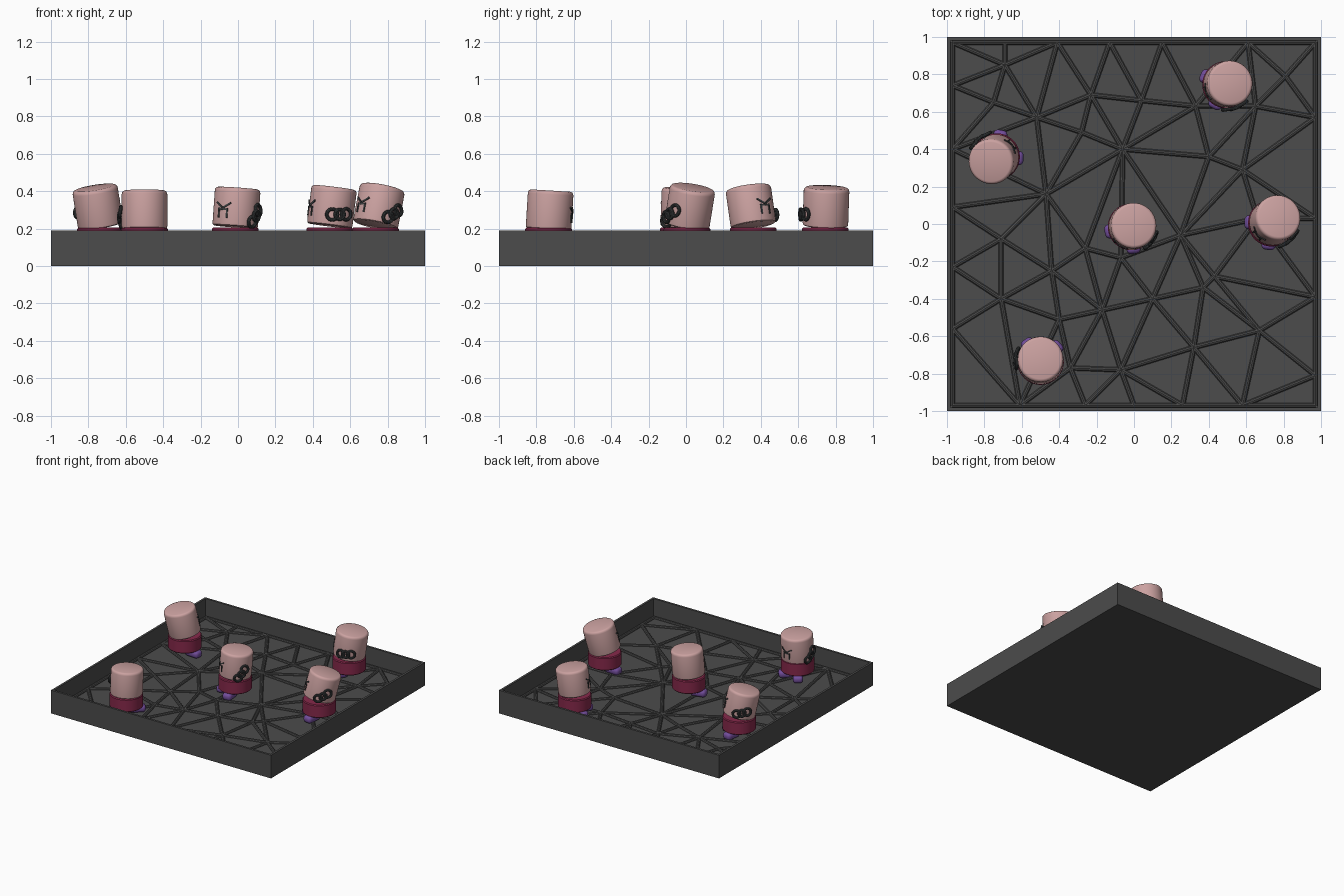
import bpy, bmesh, math
from mathutils import Matrix, Vector
from mathutils.geometry import delaunay_2d_cdt

if "Cube" in bpy.data.objects:
    bpy.data.objects.remove(bpy.data.objects["Cube"])


def material(name, rgb):
    m = bpy.data.materials.new(name)
    m.diffuse_color = (*rgb, 1)
    m.use_nodes = True
    m.node_tree.nodes["Principled BSDF"].inputs["Base Color"].default_value = m.diffuse_color
    return m


GREY = material("charcoal grey", (0.072, 0.072, 0.072))
PINK = material("dusty pink", (0.60, 0.36, 0.355))
MAROON = material("maroon", (0.24, 0.022, 0.07))
PURPLE = material("purple", (0.17, 0.075, 0.33))
DARK = material("dark metal", (0.045, 0.05, 0.052))


def finish(name, bm, mat, matrix=Matrix(), smooth=True):
    bmesh.ops.recalc_face_normals(bm, faces=bm.faces)
    me = bpy.data.meshes.new(name)
    bm.to_mesh(me)
    bm.free()
    me.materials.append(mat)
    ob = bpy.data.objects.new(name, me)
    bpy.context.collection.objects.link(ob)
    ob.matrix_world = matrix
    if smooth:
        bpy.ops.object.select_all(action='DESELECT')
        ob.select_set(True)
        bpy.context.view_layer.objects.active = ob
        bpy.ops.object.shade_smooth_by_angle(angle=math.radians(35))
    return ob


def lathe(profile, n=48):
    """Closed solid of revolution from (radius, z) points, starting and ending on the axis."""
    bm = bmesh.new()
    vs = [bm.verts.new((r, 0, z)) for r, z in profile]
    es = [bm.edges.new(p) for p in zip(vs, vs[1:])]
    bmesh.ops.spin(bm, geom=vs + es, axis=(0, 0, 1), cent=(0, 0, 0), angle=math.tau, steps=n)
    bmesh.ops.remove_doubles(bm, verts=bm.verts, dist=1e-5)
    return bm


def add_torus(bm, R, r, matrix, n=24, k=10):
    grid = []
    for i in range(n):
        a = math.tau * i / n
        ring = []
        for j in range(k):
            b = math.tau * j / k
            d = R + r * math.cos(b)
            ring.append(bm.verts.new(matrix @ Vector((d * math.cos(a), r * math.sin(b), d * math.sin(a)))))
        grid.append(ring)
    for i in range(n):
        for j in range(k):
            i2, j2 = (i + 1) % n, (j + 1) % k
            bm.faces.new((grid[i][j], grid[i2][j], grid[i2][j2], grid[i][j2]))


# Tray: block with a sunken floor
FLOOR, RIM = 0.04, 0.025
bm = bmesh.new()
bmesh.ops.create_cube(bm, size=1, matrix=Matrix.Translation((0, 0, 0.095)) @ Matrix.Diagonal((2, 2, 0.19, 1)))
bm.faces.ensure_lookup_table()
top = max(bm.faces, key=lambda f: f.calc_center_median().z)
bmesh.ops.inset_region(bm, faces=[top], thickness=RIM)
ext = bmesh.ops.extrude_face_region(bm, geom=[top])
bmesh.ops.translate(bm, verts=[v for v in ext["geom"] if isinstance(v, bmesh.types.BMVert)],
                    vec=(0, 0, FLOOR - 0.19))
if top.is_valid:
    bmesh.ops.delete(bm, geom=[top], context='FACES_ONLY')
finish("tray", bm, GREY, smooth=False)

# Floor ridges: triangulated web of half-buried rods
B = 0.97
pts = [(-.69, .85), (-.75, .65), (-.52, .57), (-.23, .69), (.04, .66), (.33, .63), (.65, .63),
       (.81, .79), (-.28, .49), (-.47, .16), (-.06, .40), (.40, .36), (.58, .29), (-.71, -.08),
       (-.44, -.25), (-.26, -.13), (-.71, -.40), (-.40, -.51), (-.17, -.46), (.10, -.40),
       (.37, -.34), (.25, -.06), (.43, -.28), (.67, -.57), (.32, -.66), (-.07, -.78),
       (-.34, -.77), (-.07, -.18), (.66, .03)]
pts += [(x, B) for x in (-B, -.69, -.41, -.13, .15, .61, B)]
pts += [(x, -B) for x in (-B, -.61, -.26, 0, .26, .58, B)]
pts += [(-B, y) for y in (.74, .40, .09, -.23, -.56)]
pts += [(B, y) for y in (.57, .03, -.39, -.81)]
verts, edges, *_ = delaunay_2d_cdt([Vector(p) for p in pts], [], [], 0, 1e-4)
bm = bmesh.new()
for a, b in edges:
    p, q = verts[a].to_3d(), verts[b].to_3d()
    d = q - p
    m = Matrix.Translation((p + q) / 2 + Vector((0, 0, FLOOR))) @ d.to_track_quat('Z', 'Y').to_matrix().to_4x4()
    bmesh.ops.create_cone(bm, cap_ends=True, segments=10, radius1=0.014, radius2=0.014, depth=d.length, matrix=m)
finish("floor_ridges", bm, GREY)


# One figure: body at (x, y), face azimuth, head lean, head height, ring roll
def figure(x, y, face, lean, head_z, roll):
    base = Matrix.Translation((x, y, 0)) @ Matrix.Rotation(math.radians(face), 4, 'Z')

    # Body drum
    finish("body", lathe([(0, .098), (.119, .098), (.125, .104), (.125, .198), (.119, .205), (0, .205)]),
           MAROON, base)

    # Feet: rounded blocks splayed either side of the face direction
    for side in (-1, 1):
        bm = bmesh.new()
        bmesh.ops.create_cube(bm, size=1, matrix=Matrix.Diagonal((.075, .125, .058, 1)))
        bmesh.ops.bevel(bm, geom=list(bm.edges), offset=.024, segments=4, affect='EDGES', profile=.5)
        finish("foot", bm, PURPLE, base @ Matrix.Rotation(side * math.radians(42), 4, 'Z')
               @ Matrix.Translation((0, -.082, .074)))

    # Head, leaning
    head = (Matrix.Translation((x, y, head_z)) @ Matrix.Rotation(math.radians(lean[0]), 4, 'Y')
            @ Matrix.Rotation(math.radians(-lean[1]), 4, 'X')
            @ Matrix.Rotation(math.radians(face), 4, 'Z'))
    R = .122
    finish("head", lathe([(0, -.005), (.112, -.005), (.12, 0), (R, .01), (R, .182), (.120, .192),
                          (.114, .199), (.106, .202), (0, .202)]), PINK, head)

    # Stern face: eyes, brows and a bridge, as thin plates (offset, height, length, slant)
    bm = bmesh.new()
    marks = [(s * .026, .062, .052, 0) for s in (-1, 1)]
    marks += [(s * .024, .104, .052, -s * 58) for s in (-1, 1)]
    marks += [(s * .012, .082, .024, 90) for s in (-1, 1)]
    for off, h, length, slant in marks:
        m = (Matrix.Rotation(off / R, 4, 'Z') @ Matrix.Translation((0, -R, h))
             @ Matrix.Rotation(math.radians(-slant), 4, 'Y') @ Matrix.Diagonal((.009, .009, length, 1)))
        bmesh.ops.create_cube(bm, size=1, matrix=m)
    finish("face_marks", bm, DARK, head, smooth=False)

    # Three linked rings on the side of the head
    bm = bmesh.new()
    for off, out, turn, size in ((-.04, .128, 12, .029), (0, .135, 0, .026), (.04, .128, -12, .029)):
        m = (Matrix.Rotation(math.radians(90), 4, 'Z') @ Matrix.Translation((0, -out, .058))
             @ Matrix.Rotation(math.radians(-roll), 4, 'Y') @ Matrix.Translation((off, 0, 0))
             @ Matrix.Rotation(math.radians(-turn), 4, 'Z'))
        add_torus(bm, size, .0095, m)
    finish("side_rings", bm, DARK, head)


figure(-.735, .36, 128, (-9, -8), .222, 22)
figure(-.50, -.735, 174, (0, 3.5), .202, 45)
figure(-.015, -.015, -36, (4, 2), .215, 55)
figure(.49, .745, -70, (7, 2), .220, 8)
figure(.735, .005, -50, (11, 9), .224, 40)
